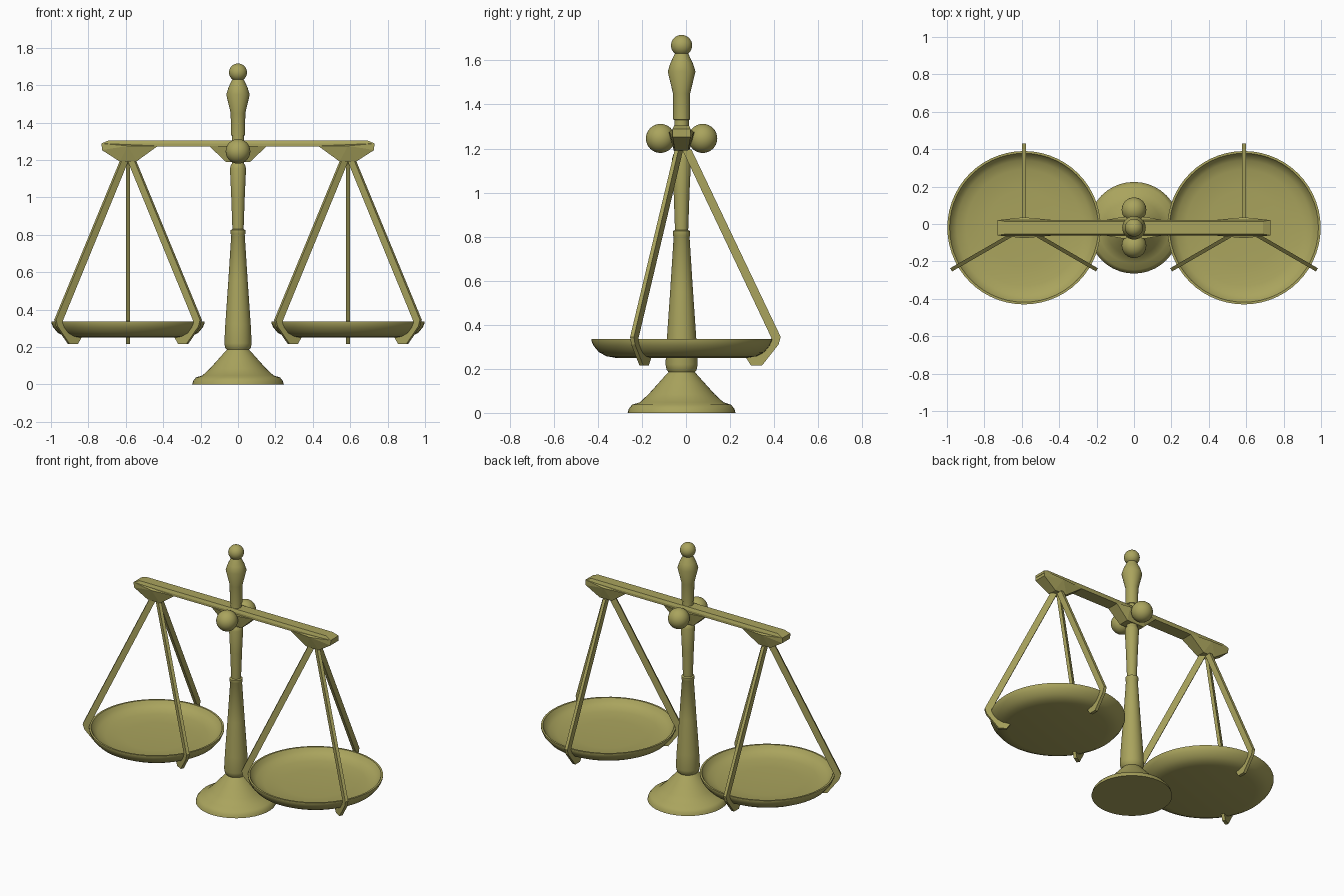
import bpy, bmesh
from math import sin, cos, pi, radians
from mathutils import Matrix, Vector

if "Cube" in bpy.data.objects:
    bpy.data.objects.remove(bpy.data.objects["Cube"])

CY = -0.02      # depth of the column axis
PX = 0.588      # pan distance from the column

brass = bpy.data.materials.new("aged_brass")
brass.diffuse_color = (0.40, 0.37, 0.11, 1)
brass.use_nodes = True
brass.node_tree.nodes["Principled BSDF"].inputs["Base Color"].default_value = brass.diffuse_color


def finish(name, bm, loc=(0, 0, 0), smooth=None):
    bmesh.ops.recalc_face_normals(bm, faces=bm.faces)
    me = bpy.data.meshes.new(name)
    bm.to_mesh(me)
    bm.free()
    ob = bpy.data.objects.new(name, me)
    ob.location = (loc[0], loc[1] + CY, loc[2])
    bpy.context.collection.objects.link(ob)
    me.materials.append(brass)
    if smooth:
        bpy.ops.object.select_all(action='DESELECT')
        ob.select_set(True)
        bpy.context.view_layer.objects.active = ob
        bpy.ops.object.shade_smooth_by_angle(angle=radians(smooth))
    return ob


def lathe(name, profile, x=0, steps=40, smooth=35):
    bm = bmesh.new()
    vs = [bm.verts.new((r, 0, z)) for r, z in profile]
    es = [bm.edges.new(p) for p in zip(vs, vs[1:])]
    bmesh.ops.spin(bm, geom=vs + es, cent=(0, 0, 0), axis=(0, 0, 1),
                   angle=2 * pi, steps=steps)
    bmesh.ops.remove_doubles(bm, verts=bm.verts, dist=1e-4)
    return finish(name, bm, (x, 0, 0), smooth)


def ball(name, r, loc):
    bm = bmesh.new()
    bmesh.ops.create_uvsphere(bm, u_segments=32, v_segments=16, radius=r)
    return finish(name, bm, loc, 40)


def hull(name, pts, loc=(0, 0, 0)):
    # every point (x, half depth, z) is mirrored front to back
    bm = bmesh.new()
    for x, y, z in pts:
        for s in (-1, 1):
            bm.verts.new((x, s * y, z))
    res = bmesh.ops.convex_hull(bm, input=bm.verts)
    bmesh.ops.dissolve_limit(bm, angle_limit=0.01, verts=bm.verts, edges=bm.edges)
    return finish(name, bm, loc)


# Base, column and finial
lathe("base", [(0, 0), (0.245, 0), (0.24, 0.018), (0.225, 0.037), (0.19, 0.048),
               (0.15, 0.085), (0.105, 0.135), (0.072, 0.172), (0.058, 0.187), (0, 0.187)])
lathe("column", [(0, 0.18), (0.055, 0.18), (0.068, 0.195), (0.073, 0.22), (0.068, 0.32),
                 (0.052, 0.55), (0.036, 0.8), (0.039, 0.805), (0.039, 0.825),
                 (0.03, 0.83), (0.036, 1.0), (0.043, 1.155), (0.038, 1.172),
                 (0.033, 1.18), (0.033, 1.33), (0.038, 1.332), (0.039, 1.45),
                 (0.063, 1.55), (0.05, 1.59), (0.033, 1.625), (0.026, 1.64), (0, 1.64)])
ball("finial_ball", 0.048, (0, 0, 1.668))
for side, y in (("front", -0.096), ("back", 0.096)):
    ball(side + "_pivot_ball", 0.066, (0, y, 1.246))

# Beam and its centre bracket
hull("beam", [(s * x, y, z) for s in (-1, 1) for x, y, z in
              ((0.69, 0.034, 1.305), (0.73, 0.041, 1.288), (0.73, 0.041, 1.272))])
hull("centre_bracket", [(s * x, y, z) for s in (-1, 1) for x, y, z in
                        ((0.155, 0.041, 1.275), (0.06, 0.058, 1.275), (0.065, 0.035, 1.19))])

# Hanger outline as (distance from pan axis, height)
hanger = [(0.045, 1.195), (0.45, 0.345), (0.44, 0.31), (0.365, 0.215), (0.315, 0.215),
          (0.29, 0.255), (0.34, 0.26), (0.385, 0.29), (0.408, 0.34), (0.003, 1.195)]
pan = [(0, 0.25), (0.3, 0.25), (0.34, 0.257), (0.375, 0.275), (0.4, 0.305), (0.41, 0.328),
       (0.41, 0.336), (0.398, 0.336), (0.385, 0.315), (0.36, 0.297), (0.31, 0.283),
       (0.2, 0.276), (0, 0.275)]

for side, s in (("left", -1), ("right", 1)):
    # Beam end bracket
    hull(side + "_bracket", [(s * x, y, z) for x, y, z in
                             ((0.14, 0.041, 1.288), (0.14, 0.041, 1.253), (-0.16, 0.041, 1.275),
                              (0, 0.056, 1.275), (0.045, 0.03, 1.192), (-0.045, 0.03, 1.192))],
         (s * PX, 0, 0))
    # Pan
    lathe(side + "_pan", pan, s * PX, 56)
    # Three hangers hooked under the rim
    for i in range(3):
        a = radians(90 + 120 * i)
        bm = bmesh.new()
        f = bm.faces.new([bm.verts.new((r, -0.01, z)) for r, z in hanger])
        ext = bmesh.ops.extrude_face_region(bm, geom=[f], use_keep_orig=True)
        bmesh.ops.translate(bm, vec=(0, 0.02, 0),
                            verts=[v for v in ext["geom"] if isinstance(v, bmesh.types.BMVert)])
        bmesh.ops.rotate(bm, verts=bm.verts, cent=(0, 0, 0), matrix=Matrix.Rotation(a, 3, 'Z'))
        finish(f"{side}_hanger_{i + 1}", bm, (s * PX, 0, 0))
